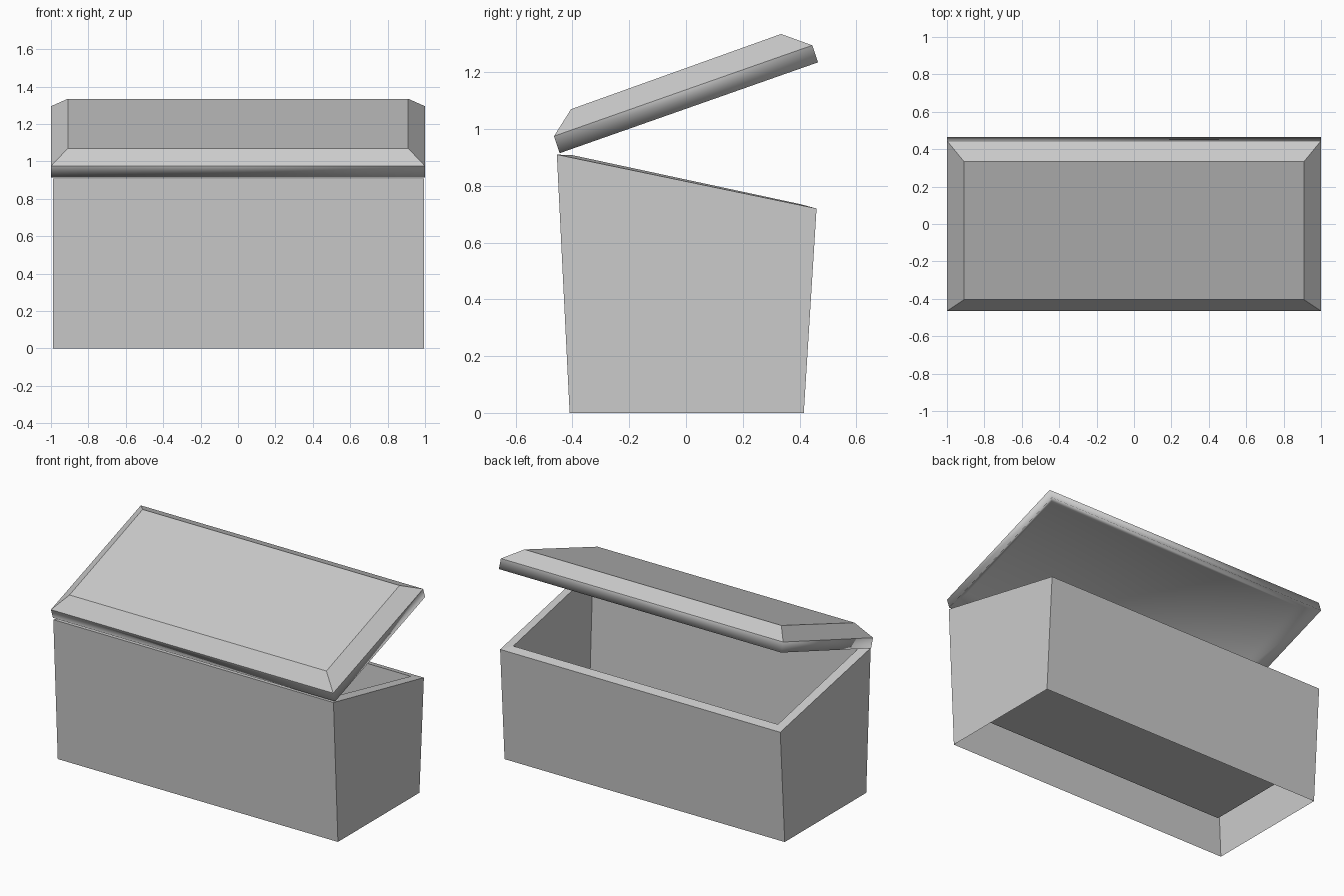
import bpy
import bmesh

cube = bpy.data.objects.get("Cube")
if cube:
    bpy.data.objects.remove(cube, do_unlink=True)

grey = bpy.data.materials.new("plain_grey")
COLOUR = (0.6, 0.6, 0.6, 1)
grey.diffuse_color = COLOUR
grey.use_nodes = True
grey.node_tree.nodes["Principled BSDF"].inputs["Base Color"].default_value = COLOUR


def loft(name, rings, cap_start, cap_end, smooth_bands=(), smooth_cap=False):
    """Skin rectangular rings, each (left x, right x, front (y, z), back (y, z))."""
    bm = bmesh.new()
    loops = []
    for x0, x1, front, back in rings:
        corners = ((x0, *front), (x1, *front), (x1, *back), (x0, *back))
        loops.append([bm.verts.new(c) for c in corners])
    for band, (a, b) in enumerate(zip(loops, loops[1:])):
        for i in range(4):
            j = (i + 1) % 4
            face = bm.faces.new((a[i], a[j], b[j], b[i]))
            face.smooth = band in smooth_bands
    if cap_start:
        bm.faces.new(loops[0][::-1])
    if cap_end:
        bm.faces.new(loops[-1]).smooth = smooth_cap
    mesh = bpy.data.meshes.new(name)
    bm.to_mesh(mesh)
    bm.free()
    mesh.materials.append(grey)
    obj = bpy.data.objects.new(name, mesh)
    bpy.context.collection.objects.link(obj)
    return obj


# Tapered box: outer walls, sloping rim, inner walls and a raised floor
WALL = 0.055
LEFT, RIGHT = -0.99, 0.995
loft("box", [
    (LEFT, RIGHT, (-0.41, 0), (0.415, 0)),
    (LEFT, RIGHT, (-0.455, 0.91), (0.46, 0.72)),
    (LEFT + WALL, RIGHT - WALL, (-0.40, 0.908), (0.405, 0.735)),
    (LEFT + WALL, RIGHT - WALL, (-0.37, 0.215), (0.375, 0.215)),
], cap_start=False, cap_end=True)

# Tilted lid: bevelled top, softly shaded edge band and hollow underside
loft("lid", [
    (-0.91, 0.91, (-0.405, 1.07), (0.335, 1.335)),
    (-1, 1, (-0.465, 0.975), (0.445, 1.295)),
    (-1, 1, (-0.445, 0.915), (0.465, 1.235)),
    (-0.91, 0.91, (-0.395, 1.02), (0.35, 1.285)),
], cap_start=True, cap_end=True, smooth_bands=(1, 2), smooth_cap=True)

# Make the lid faces point outwards
lid_mesh = bpy.data.objects["lid"].data
bm = bmesh.new()
bm.from_mesh(lid_mesh)
bmesh.ops.recalc_face_normals(bm, faces=bm.faces)
bm.to_mesh(lid_mesh)
bm.free()
